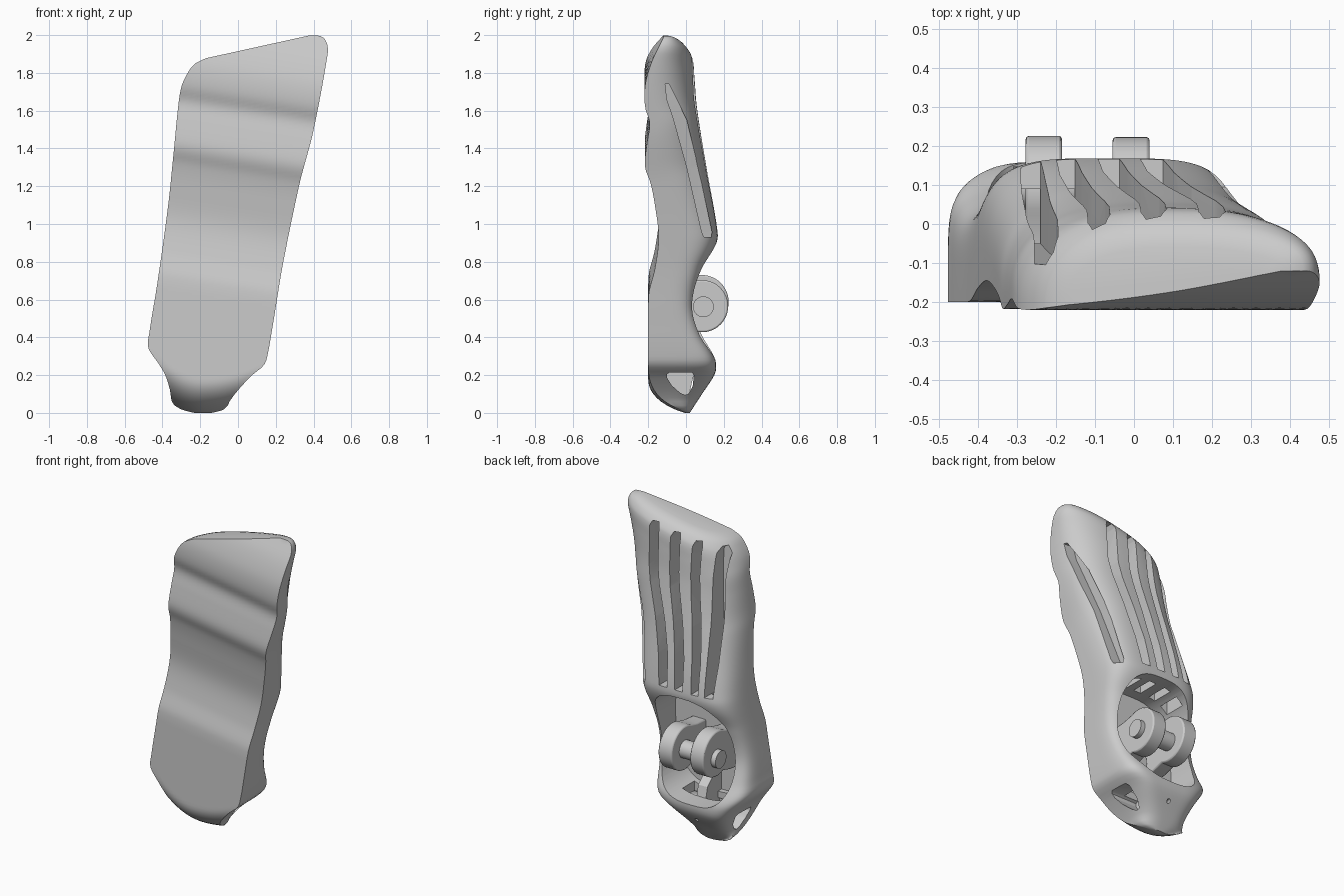
import bpy, bmesh, math

if "Cube" in bpy.data.objects:
    bpy.data.objects.remove(bpy.data.objects["Cube"])


def curve(pts, t):
    """Smooth interpolation through (t, value) pairs."""
    if t <= pts[0][0]:
        return pts[0][1]
    if t >= pts[-1][0]:
        return pts[-1][1]

    def slope(i):
        a, b = pts[max(i - 1, 0)], pts[min(i + 1, len(pts) - 1)]
        return (b[1] - a[1]) / (b[0] - a[0])
    i = max(k for k in range(len(pts) - 1) if pts[k][0] <= t)
    h = pts[i + 1][0] - pts[i][0]
    u = (t - pts[i][0]) / h
    return ((2*u**3 - 3*u**2 + 1) * pts[i][1] + (u**3 - 2*u**2 + u) * h * slope(i)
            + (3*u**2 - 2*u**3) * pts[i + 1][1] + (u**3 - u**2) * h * slope(i + 1))


def loft(name, rings):
    """Closed skin over a list of equal rings, capped at both ends."""
    bm = bmesh.new()
    rows = [[bm.verts.new(p) for p in r] for r in rings]
    n = len(rows[0])
    for a, b in zip(rows, rows[1:]):
        for i in range(n):
            bm.faces.new((a[i], a[(i + 1) % n], b[(i + 1) % n], b[i]))
    bm.faces.new(rows[0][::-1])
    bm.faces.new(rows[-1])
    bmesh.ops.recalc_face_normals(bm, faces=bm.faces[:])
    me = bpy.data.meshes.new(name)
    bm.to_mesh(me)
    bm.free()
    ob = bpy.data.objects.new(name, me)
    bpy.context.collection.objects.link(ob)
    return ob


def prism_x(name, yz, x0, x1):
    return loft(name, [[(x, y, z) for y, z in yz] for x in (x0, x1)])


def rect(x0, x1, y0, y1, z):
    return [(x0, y0, z), (x1, y0, z), (x1, y1, z), (x0, y1, z)]


def activate(ob):
    bpy.ops.object.select_all(action='DESELECT')
    ob.select_set(True)
    bpy.context.view_layer.objects.active = ob


def smooth(ob, deg=35):
    activate(ob)
    bpy.ops.object.shade_smooth_by_angle(angle=math.radians(deg))


def cut(ob, tool):
    tool.hide_render = True
    m = ob.modifiers.new("cut", 'BOOLEAN')
    m.operation, m.object, m.solver = 'DIFFERENCE', tool, 'EXACT'
    activate(ob)
    bpy.ops.object.modifier_apply(modifier=m.name)
    bpy.data.objects.remove(tool)


# Outline curves along the height
LEFT = [(0, -.23), (.012, -.28), (.03, -.325), (.06, -.35), (.12, -.36), (.2, -.385),
        (.26, -.42), (.345, -.475), (.42, -.47), (.7, -.425), (1.1, -.37), (1.4, -.342),
        (1.7, -.315), (1.8, -.297), (1.86, -.265), (1.9, -.225), (1.915, -.17)]
RIGHT = [(0, -.14), (.012, -.09), (.03, -.06), (.06, -.045), (.12, 0), (.2, .075),
         (.25, .135), (.3, .155), (.5, .19), (.8, .24), (1.2, .325), (1.45, .4), (1.8, .475),
         (1.86, .468), (1.9, .435), (1.915, .38)]
FRONT = [(.62, -.2), (.68, -.195), (.8, -.165), (.97, -.145), (1.15, -.165), (1.27, -.188),
         (1.34, -.213), (1.39, -.218), (1.5, -.205), (1.6, -.192), (1.68, -.215),
         (1.76, -.22), (1.84, -.21), (1.95, -.175), (2.06, -.12)]
BACK = [(0, .02), (.1, .085), (.2, .15), (.25, .16), (.3, .15), (.42, .085), (.57, .05),
        (.75, .09), (.88, .155), (.95, .168), (1.3, .108), (1.6, .058), (1.75, .045),
        (1.84, .035), (1.885, .005), (1.905, -.025), (1.915, -.06)]
SQUARE = [(0, 2.6), (.3, 6), (.7, 5.5), (1.0, 3.8), (1.3, 3), (1.8, 2.5)]


def front_y(x, z):
    y = curve(FRONT, z + .16 * x)
    d = .175 + (x + .18) ** 2 * (2 if x < -.18 else .8) - z
    if d > 0:  # bowl below the curved lower edge
        y += .35 * (1 - math.sqrt(max(0, 1 - (d / .195) ** 2)))
    return y


def body_ring(zr):
    xl, xr, yb = curve(LEFT, zr), curve(RIGHT, zr), curve(BACK, zr)
    e = 2 / curve(SQUARE, zr)
    u = min(1, max(0, (zr - 1) / .85))
    shear = .22 * u * u * (3 - 2 * u)
    ring = []

    def add(x, k):
        z = zr + shear * x
        yf = min(front_y(x, z), yb - .006)
        ring.append((x, yf + (yb - yf) * k, z))
    for i in range(24):
        add(xl + (xr - xl) * i / 24, 0)
    for i in range(48):
        a = math.pi * i / 48
        c = math.cos(a)
        add((xl + xr) / 2 + (xr - xl) / 2 * math.copysign(abs(c) ** e, c), math.sin(a) ** e)
    return ring


# Main shell
levels = [0, .006, .012] + [i * .02 for i in range(1, 92)]
levels += [1.84, 1.85, 1.86, 1.87, 1.88, 1.89, 1.9, 1.908, 1.915]
shell = loft("shell", [body_ring(z) for z in levels])

# Rounded opening at the back
oval = []
for i in range(56):
    a = math.tau * i / 56
    c, s = math.cos(a), math.sin(a)
    z = .585 + .33 * math.copysign(abs(s) ** .7, s)
    oval.append((-.11 + .262 * math.copysign(abs(c) ** .7, c) + .1 * (z - .585), z))
cut(shell, loft("opening_cutter", [[(x, y, z) for x, z in oval] for y in (-.12, .4)]))

# Four long slots running up the back
slots = [(-.265, -.225, .03), (-.175, -.09, .028), (-.065, .05, .032), (.045, .2, .034)]
for xb, xt, w in slots:
    top = 1.872 + .2 * xt
    rings = []
    for z, k in [(.96, 0), (1.15, .15), (1.35, .45), (1.55, .85), (1.65, .97),
                 (top - .03, 1), (top, 1)]:
        x = xb + (xt - xb) * k
        hw = w * (.6 if z == top else .85 if z < 1 else 1)
        rings.append(rect(x - hw, x + hw, -.05 - .05 * (z - .95) / .8, .4, z))
    cut(shell, loft("slot_cutter", rings))
    # channel linking the slot with the opening below the rim
    cut(shell, loft("channel_cutter", [rect(xb - w * .8, xb + w * .8, -.05, .09, z)
                                       for z in (.8, 1.0)]))

# Long slot on the right side
rings = []
for z, y, h in [(.93, .115, .02), (.96, .11, .027), (1.3, .035, .03), (1.55, -.03, .034),
                (1.66, -.075, .026), (1.74, -.1, .01)]:
    xr = curve(RIGHT, z)
    rings.append(rect(xr - .1, xr + .2, y - h, y + h, z))
cut(shell, loft("side_slot_cutter", rings))

# Rounded triangular hole through the tail, linked to the opening
tri = [(-.1, .205), (-.085, .215), (.03, .215), (.042, .2), (.035, .14), (.012, .1),
       (-.005, .095), (-.03, .105), (-.075, .145), (-.1, .185)]
cut(shell, prism_x("tail_hole_cutter", tri, -.6, .3))
cut(shell, loft("tail_link_cutter", [rect(-.3, .0, -.085, .035, z) for z in (.17, .42)]))

# Small pin hole at the back of the tail
dots = [(-.16 + .012 * math.cos(i * math.tau / 12), .15 + .012 * math.sin(i * math.tau / 12))
        for i in range(12)]
cut(shell, loft("pin_hole_cutter", [[(x, y, z) for x, z in dots] for y in (.05, .3)]))
smooth(shell)

# Central web inside the tail and opening
prism_x("center_web", [(-.12, .14), (-.03, .085), (.015, .09), (.045, .22), (.02, .32),
                       (-.07, .4), (-.09, .55), (-.13, .55)], -.165, -.1)


# Hinge lugs: round ends on arms rising from the floor
def lug(name, x0, x1, cy, cz, r):
    prof = [(-.14, cz + .1), (-.14, cz - .16), (-.05, cz - .15)]
    for i in range(33):
        a = math.radians(-115 + 230 * i / 32)
        prof.append((cy + r * math.cos(a), cz + r * math.sin(a)))
    prof.append((-.04, cz + .11))
    ob = prism_x(name, prof, x0, x1)
    m = ob.modifiers.new("edge", 'BEVEL')
    m.width, m.segments, m.limit_method = .008, 2, 'ANGLE'
    m.angle_limit = math.radians(50)
    smooth(ob)


lug("left_lug", -.278, -.185, .083, .587, .143)
lug("right_lug", -.055, .04, .085, .565, .138)

# Hinge pin
pin = [(.092 + .055 * math.cos(i * math.tau / 32), .562 + .055 * math.sin(i * math.tau / 32))
       for i in range(32)]
smooth(prism_x("hinge_pin", pin, -.31, .07))
